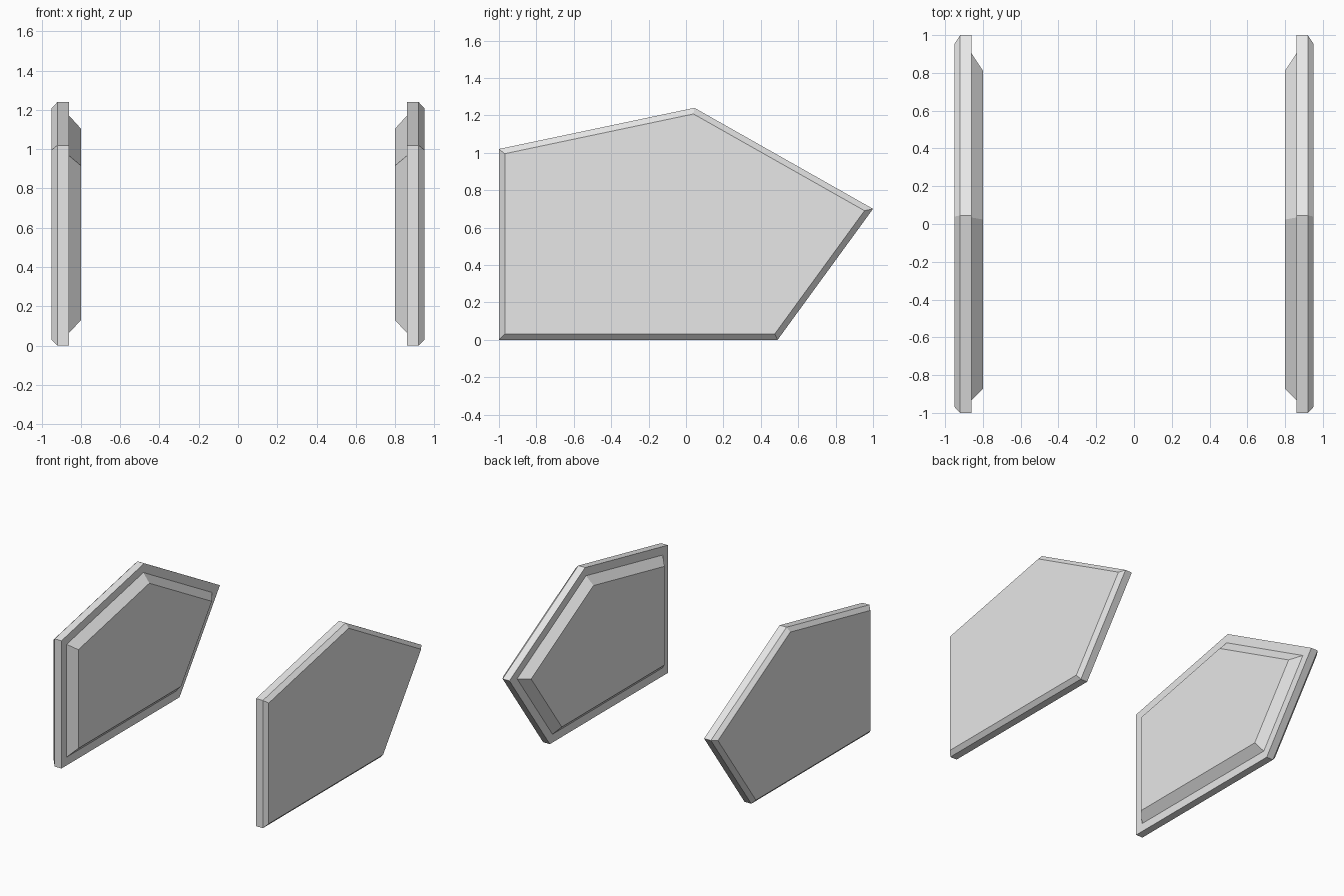
import bpy
import bmesh
from mathutils import Vector

if "Cube" in bpy.data.objects:
    bpy.data.objects.remove(bpy.data.objects["Cube"], do_unlink=True)

grey = bpy.data.materials.new("light_grey")
grey.use_nodes = True
grey.diffuse_color = (0.8, 0.8, 0.8, 1)
grey.node_tree.nodes["Principled BSDF"].inputs["Base Color"].default_value = (0.8, 0.8, 0.8, 1)

# Side outline as (y, z), counter-clockwise
OUTLINE = [Vector(p) for p in ((-1, 0), (0.49, 0), (1, 0.7), (0.045, 1.24), (-1, 1.02))]


def inset(points, distance):
    """Move every edge of the outline inward by the same distance."""
    result = []
    for i, point in enumerate(points):
        before = (point - points[i - 1]).normalized()
        after = (points[(i + 1) % len(points)] - point).normalized()
        n1, n2 = Vector((-before.y, before.x)), Vector((-after.y, after.x))
        result.append(point + (n1 + n2) * distance / (1 + n1.dot(n2)))
    return result


def build_panel(name, side):
    # Layers from the inner raised face to the bevelled outer face: (x, inset)
    layers = ((0.80, 0.128), (0.86, 0.066), (0.86, 0), (0.92, 0), (0.95, 0.031))
    bm = bmesh.new()
    rings = [[bm.verts.new((side * x, p.x, p.y)) for p in inset(OUTLINE, d)]
             for x, d in layers]
    for lower, upper in zip(rings, rings[1:]):
        for i in range(len(lower)):
            j = (i + 1) % len(lower)
            bm.faces.new((lower[i], lower[j], upper[j], upper[i]))
    bm.faces.new(rings[0])
    bm.faces.new(rings[-1])
    bmesh.ops.recalc_face_normals(bm, faces=bm.faces[:])
    mesh = bpy.data.meshes.new(name)
    bm.to_mesh(mesh)
    bm.free()
    mesh.materials.append(grey)
    bpy.context.collection.objects.link(bpy.data.objects.new(name, mesh))


# Mirrored pair of side panels
build_panel("left_side_panel", 1)
build_panel("right_side_panel", -1)
